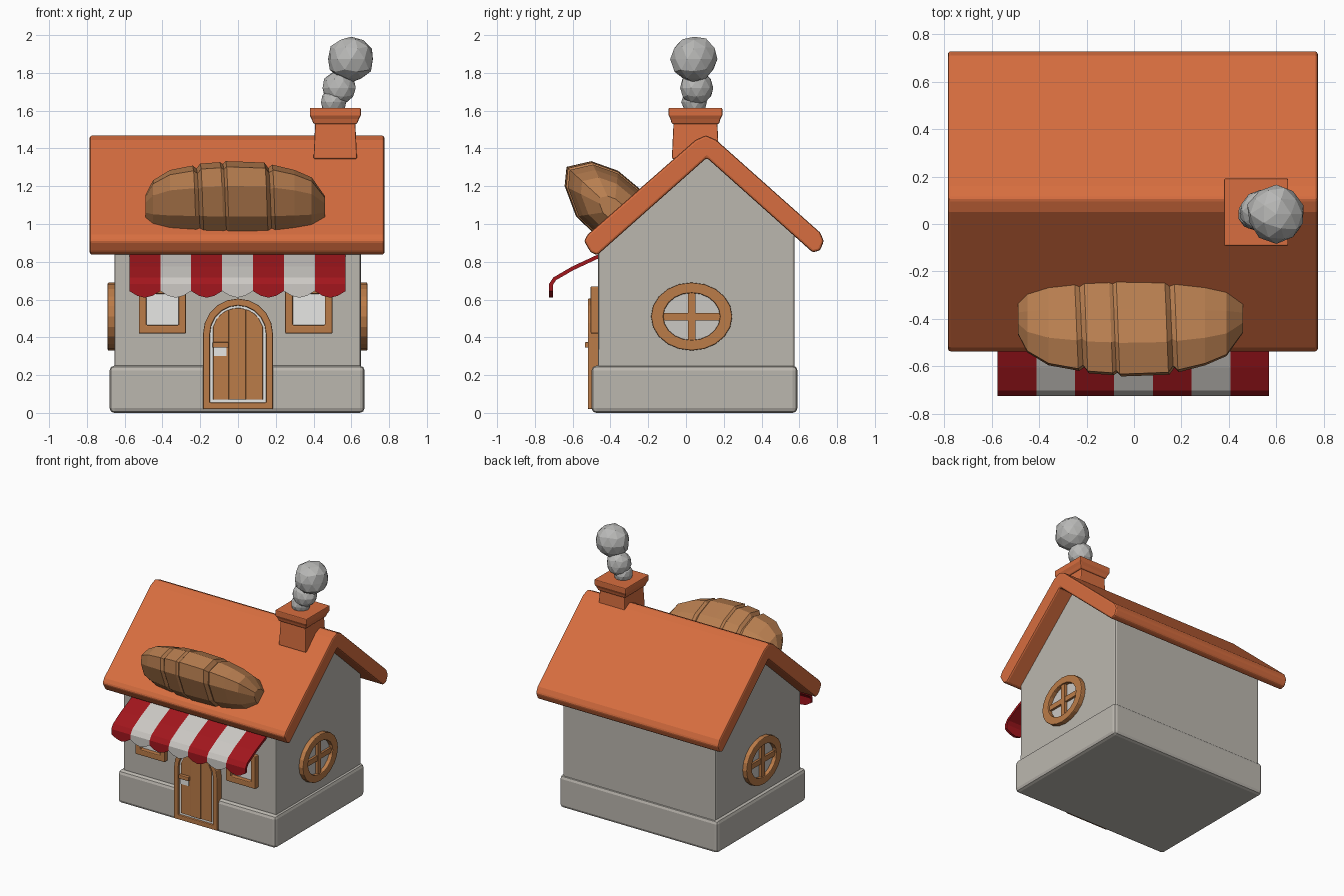
import bpy, bmesh, math, random
from mathutils import Vector

random.seed(4)
cube = bpy.data.objects.get("Cube")
if cube:
    bpy.data.objects.remove(cube, do_unlink=True)


def material(name, r, g, b):
    m = bpy.data.materials.new(name)
    m.use_nodes = True
    m.diffuse_color = (r, g, b, 1)
    bsdf = m.node_tree.nodes["Principled BSDF"]
    bsdf.inputs["Base Color"].default_value = (r, g, b, 1)
    bsdf.inputs["Roughness"].default_value = 0.9
    return m


PLASTER = material("plaster", 0.50, 0.475, 0.43)
TILE = material("orange_tile", 0.68, 0.155, 0.05)
WOOD = material("wood", 0.50, 0.20, 0.065)
CRUST = material("bread_crust", 0.48, 0.21, 0.08)
RED = material("red_cloth", 0.36, 0.008, 0.012)
WHITE = material("white_cloth", 0.60, 0.58, 0.55)
PANE = material("pale_pane", 0.80, 0.80, 0.78)
SMOKE = material("smoke_grey", 0.48, 0.48, 0.47)


def finish(name, bm, mats, bevel=0.0):
    bmesh.ops.recalc_face_normals(bm, faces=bm.faces)
    mesh = bpy.data.meshes.new(name)
    bm.to_mesh(mesh)
    bm.free()
    for m in mats:
        mesh.materials.append(m)
    ob = bpy.data.objects.new(name, mesh)
    bpy.context.collection.objects.link(ob)
    if bevel:
        mod = ob.modifiers.new("soft_edges", "BEVEL")
        mod.width = bevel
        mod.segments = 2
        mod.limit_method = "ANGLE"
    return ob


def place(axis, p, d):
    # 2D point to 3D: along x the profile is (y, z), along y it is (x, z)
    return (d, p[0], p[1]) if axis == "x" else (p[0], d, p[1])


def prism(name, pts, axis, lo, hi, mat, bevel=0.0):
    bm = bmesh.new()
    a, b = ([bm.verts.new(place(axis, p, d)) for p in pts] for d in (lo, hi))
    bm.faces.new(a)
    bm.faces.new(b)
    for i in range(len(pts)):
        j = (i + 1) % len(pts)
        bm.faces.new((a[i], a[j], b[j], b[i]))
    return finish(name, bm, [mat], bevel)


def ring(name, outer, inner, axis, lo, hi, mat, bevel=0.0):
    bm = bmesh.new()
    loops = [[bm.verts.new(place(axis, p, d)) for p in pts]
             for pts, d in ((outer, lo), (outer, hi), (inner, hi), (inner, lo))]
    n = len(outer)
    for k in range(4):
        a, b = loops[k], loops[(k + 1) % 4]
        for i in range(n):
            j = (i + 1) % n
            bm.faces.new((a[i], a[j], b[j], b[i]))
    return finish(name, bm, [mat], bevel)


def rect(x0, x1, z0, z1):
    return [(x0, z0), (x1, z0), (x1, z1), (x0, z1)]


def ellipse(cx, cz, rx, rz, n=20):
    return [(cx + rx * math.cos(math.tau * i / n), cz + rz * math.sin(math.tau * i / n))
            for i in range(n)]


def arch(hw, z0, spring, rise, n=10):
    top = [(hw * math.cos(math.pi * i / n), spring + rise * math.sin(math.pi * i / n))
           for i in range(n + 1)]
    return [(-hw, z0), (hw, z0)] + top


# Walls with gables, and the thicker plinth around them
prism("walls", [(-0.465, 0.1), (0.575, 0.1), (0.575, 0.94), (0.11, 1.37), (-0.465, 0.86)],
      "x", -0.655, 0.65, PLASTER, 0.01)
prism("plinth", rect(-0.5, 0.59, 0.0, 0.25), "x", -0.68, 0.67, PLASTER, 0.025)

# Folded slab roof
prism("roof", [(-0.54, 0.91), (-0.52, 0.945), (0.05, 1.445), (0.105, 1.47), (0.16, 1.445),
               (0.71, 0.955), (0.73, 0.91), (0.71, 0.86), (0.67, 0.85), (0.11, 1.35),
               (-0.47, 0.835), (-0.505, 0.85)], "x", -0.785, 0.775, TILE, 0.012)


# Chimney: lofted square sections with a flared cap
def square_loft(name, sections, cx, cy, mat):
    bm = bmesh.new()
    rows = [[bm.verts.new((cx + sx * hx, cy + sy * hy, z))
             for sx, sy in ((-1, -1), (1, -1), (1, 1), (-1, 1))] for z, hx, hy in sections]
    for a, b in zip(rows, rows[1:]):
        for i in range(4):
            j = (i + 1) % 4
            bm.faces.new((a[i], a[j], b[j], b[i]))
    bm.faces.new(rows[0])
    bm.faces.new(rows[-1])
    return finish(name, bm, [mat], 0.006)


square_loft("chimney_stack", [(1.345, 0.115, 0.125), (1.56, 0.105, 0.115)], 0.515, 0.05, TILE)
square_loft("chimney_cap", [(1.53, 0.115, 0.125), (1.555, 0.125, 0.132), (1.575, 0.135, 0.142),
                            (1.615, 0.135, 0.142)], 0.515, 0.05, TILE)

# Smoke puffs
for name, centre, r in (("smoke_low", (0.505, 0.045, 1.645), 0.07),
                        ("smoke_middle", (0.535, 0.055, 1.72), 0.092),
                        ("smoke_top", (0.60, 0.042, 1.873), 0.127)):
    bm = bmesh.new()
    bmesh.ops.create_icosphere(bm, subdivisions=2, radius=r)
    for v in bm.verts:
        v.co = v.co * random.uniform(0.93, 1.02) + Vector(centre)
    finish(name, bm, [SMOKE])

# Bread loaf on the front slope, lofted along x with scored notches
section = [(-0.30, 1.03), (-0.47, 0.935), (-0.58, 1.04), (-0.64, 1.20), (-0.63, 1.30),
           (-0.50, 1.33), (-0.36, 1.28), (-0.24, 1.18)]
anchor = Vector((-0.38, 1.07))
stations = [(-0.49, 0.32), (-0.45, 0.62), (-0.36, 0.83), (-0.235, 0.92), (-0.215, 0.86),
            (-0.195, 0.96), (-0.09, 0.99), (-0.075, 0.95), (-0.06, 1.01), (0.02, 1.0),
            (0.145, 0.98), (0.165, 0.87), (0.185, 0.94), (0.30, 0.83), (0.39, 0.68),
            (0.46, 0.30)]
bm = bmesh.new()
rows = []
for x, s in stations:
    row = []
    for i, p in enumerate(section):
        q = anchor + (Vector(p) - anchor) * s
        lean = 0.02 * (4 - i) / 4 if abs(x) < 0.3 else 0
        row.append(bm.verts.new((x + lean, q.x, q.y)))
    rows.append(row)
for a, b in zip(rows, rows[1:]):
    for i in range(len(section)):
        j = (i + 1) % len(section)
        bm.faces.new((a[i], a[j], b[j], b[i]))
bm.faces.new(rows[0])
bm.faces.new(rows[-1])
finish("bread_loaf", bm, [CRUST])

# Striped awning with a scalloped hem
STRIPES, STEPS = 7, 4
bm = bmesh.new()
columns = []
for i in range(STRIPES * STEPS + 1):
    x = -0.575 + 1.145 * i / (STRIPES * STEPS)
    hem = 0.645 - 0.035 * math.sin(math.pi * (i % STEPS) / STEPS)
    columns.append([bm.verts.new((x, y, z)) for y, z in
                    ((-0.45, 0.835), (-0.60, 0.765), (-0.695, 0.71), (-0.715, 0.68), (-0.715, hem))])
for i, (a, b) in enumerate(zip(columns, columns[1:])):
    for k in range(4):
        f = bm.faces.new((a[k], a[k + 1], b[k + 1], b[k]))
        f.material_index = (i // STEPS) % 2
awning = finish("awning", bm, [RED, WHITE])
thick = awning.modifiers.new("cloth_thickness", "SOLIDIFY")
thick.thickness = 0.02
thick.offset = 0

# Arched door: frame, pale backing and three planks
ring("door_frame", arch(0.185, 0.02, 0.42, 0.185), arch(0.148, 0.055, 0.42, 0.148),
     "y", -0.52, -0.45, WOOD, 0.006)
prism("door_backing", arch(0.16, 0.04, 0.42, 0.16), "y", -0.503, -0.45, PANE)


def door_top(x):
    return 0.42 + 0.135 * math.sqrt(max(0, 1 - (x / 0.137) ** 2))


for name, x0, x1, front in (("door_plank_right", -0.132, -0.05, -0.511),
                            ("door_plank_middle", -0.05, 0.04, -0.516),
                            ("door_plank_left", 0.04, 0.132, -0.511)):
    tops = [x1 + (x0 - x1) * t / 4 for t in range(5)]
    prism(name, [(x0, 0.07), (x1, 0.07)] + [(x, door_top(x)) for x in tops],
          "y", front, -0.46, WOOD, 0.004)
prism("handle_plate", rect(-0.13, -0.06, 0.30, 0.36), "y", -0.518, -0.509, PANE)
prism("door_handle", rect(-0.135, -0.05, 0.345, 0.375), "y", -0.535, -0.505, WOOD, 0.005)

# Front windows
for side, cx in (("right", -0.40), ("left", 0.375)):
    ring("front_window_frame_" + side, rect(cx - 0.125, cx + 0.125, 0.42, 0.67),
         rect(cx - 0.085, cx + 0.085, 0.465, 0.63), "y", -0.505, -0.45, WOOD, 0.006)
    prism("front_window_pane_" + side, rect(cx - 0.1, cx + 0.1, 0.44, 0.65),
          "y", -0.472, -0.45, PANE)

# Oval side windows with crossbars
for side, s, wall in (("right", -1, -0.655), ("left", 1, 0.65)):
    def out(d):
        return wall + s * d
    ring("side_window_frame_" + side, ellipse(0.03, 0.51, 0.215, 0.18),
         ellipse(0.03, 0.51, 0.15, 0.125), "x", out(-0.02), out(0.035), WOOD, 0.006)
    prism("side_window_pane_" + side, ellipse(0.03, 0.51, 0.17, 0.14), "x",
          out(-0.01), out(0.005), WHITE)
    prism("side_window_upright_" + side, rect(0.01, 0.05, 0.37, 0.65), "x",
          out(0), out(0.025), WOOD)
    prism("side_window_crossbar_" + side, rect(-0.13, 0.19, 0.49, 0.53), "x",
          out(0), out(0.022), WOOD)
